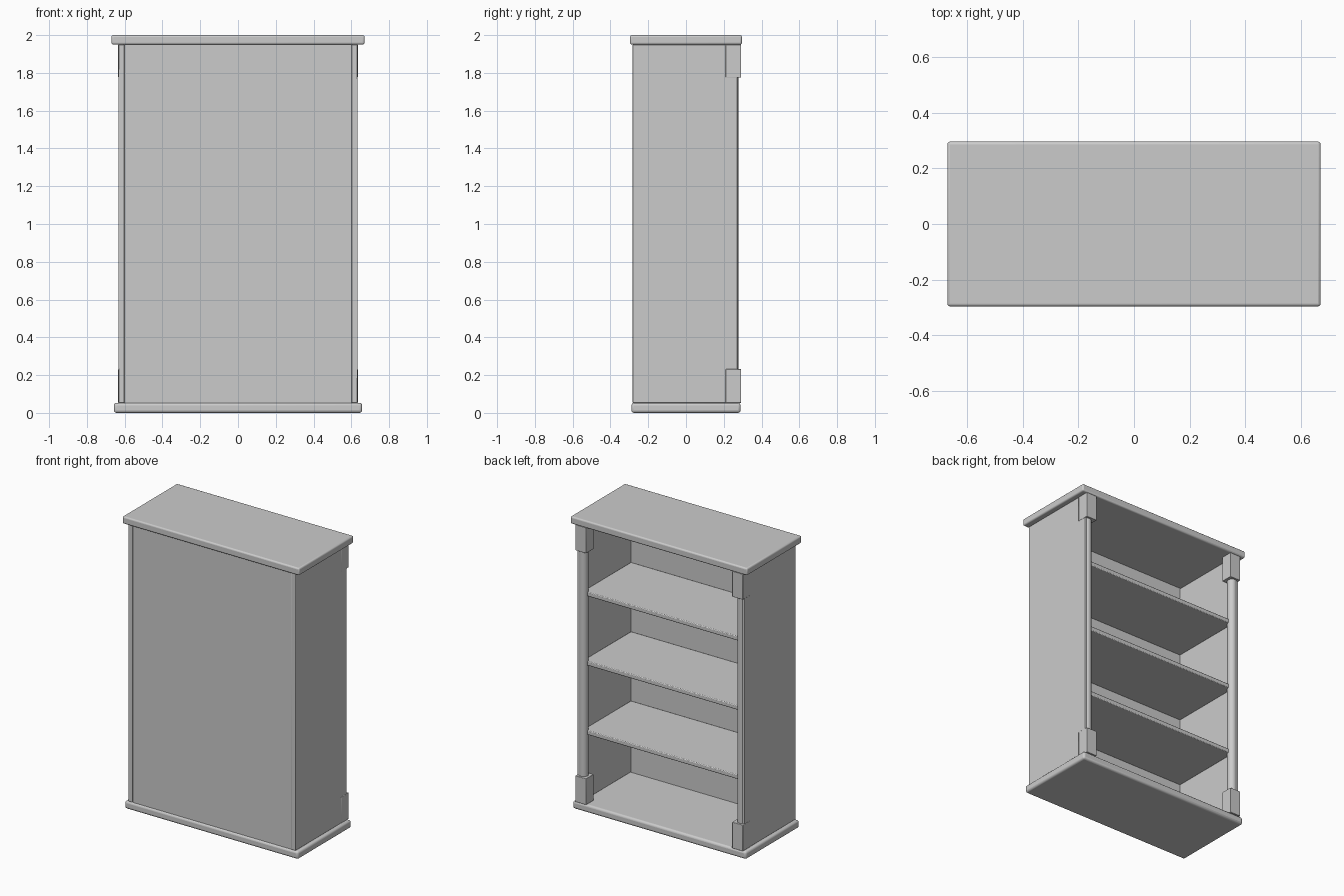
import bpy, bmesh

if "Cube" in bpy.data.objects:
    bpy.data.objects.remove(bpy.data.objects["Cube"])


def finish(obj, bevel, segments):
    if bevel:
        mod = obj.modifiers.new("rounded_edges", 'BEVEL')
        mod.width = bevel
        mod.segments = segments
    bpy.ops.object.select_all(action='DESELECT')
    obj.select_set(True)
    bpy.context.view_layer.objects.active = obj
    bpy.ops.object.shade_smooth_by_angle()


def box(name, x, y, z, bevel=0.0, segments=2):
    """Box from (min, max) ranges on each axis."""
    bpy.ops.mesh.primitive_cube_add(size=1)
    obj = bpy.context.object
    obj.name = name
    for v in obj.data.vertices:
        v.co = [(a + b) / 2 + c * (b - a) for c, (a, b) in zip(v.co, (x, y, z))]
    finish(obj, bevel, segments)
    return obj


BASE_TOP, TOP_UNDER = 0.053, 1.95

# Top and base slabs with rounded rims
box("top_slab", (-0.67, 0.67), (-0.296, 0.296), (TOP_UNDER, 2.0), 0.01, 3)
box("base_slab", (-0.657, 0.657), (-0.289, 0.289), (0.0, BASE_TOP), 0.014, 3)

# Closed panel on the -y side
box("back_panel", (-0.601, 0.601), (-0.279, -0.262), (BASE_TOP, TOP_UNDER))

# Three evenly spaced shelves
gap = (TOP_UNDER - BASE_TOP) / 4
for i in range(1, 4):
    z = BASE_TOP + gap * i
    box(f"shelf_{i}", (-0.602, 0.602), (-0.264, 0.25), (z - 0.015, z + 0.015), 0.005)

# Side panels, round columns and their square end blocks
for s, side in ((-1, "left"), (1, "right")):
    def span(a, b):
        return tuple(sorted((s * a, s * b)))
    box(f"{side}_side_panel", span(0.602, 0.633), (-0.282, 0.272),
        (BASE_TOP, TOP_UNDER), 0.003)
    for part, z in (("lower", (BASE_TOP, 0.232)), ("upper", (1.775, TOP_UNDER))):
        box(f"{side}_{part}_block", span(0.553, 0.634), (0.21, 0.291), z, 0.002)
    bpy.ops.mesh.primitive_cylinder_add(vertices=32, radius=0.03, depth=1.6,
                                        location=(s * 0.6, 0.249, 1.0))
    column = bpy.context.object
    column.name = f"{side}_column"
    finish(column, 0, 0)
